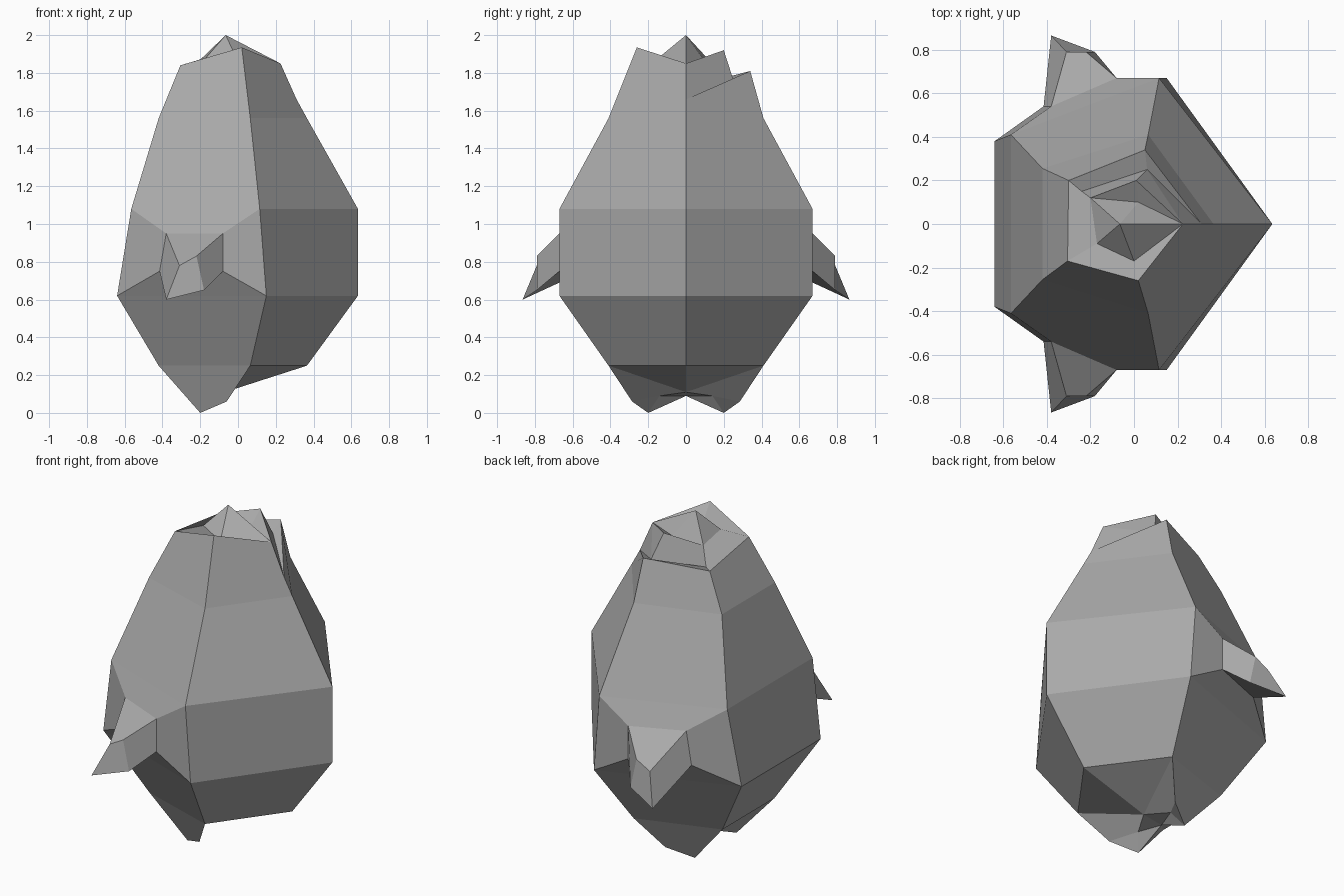
import bpy
import bmesh

old = bpy.data.objects.get("Cube")
if old:
    bpy.data.objects.remove(old, do_unlink=True)

grey = bpy.data.materials.new("stone_grey")
grey.use_nodes = True
colour = (0.4, 0.4, 0.4, 1)
grey.diffuse_color = colour
grey.node_tree.nodes["Principled BSDF"].inputs["Base Color"].default_value = colour


def build(name, points, faces, side=1):
    """Closed flat-faced solid from named corner points; side=-1 mirrors in y."""
    bm = bmesh.new()
    v = {k: bm.verts.new((x, y * side, z)) for k, (x, y, z) in points.items()}
    for face in faces:
        bm.faces.new([v[k] for k in face.split()])
    bmesh.ops.recalc_face_normals(bm, faces=bm.faces)
    mesh = bpy.data.meshes.new(name)
    bm.to_mesh(mesh)
    bm.free()
    mesh.materials.append(grey)
    obj = bpy.data.objects.new(name, mesh)
    bpy.context.collection.objects.link(obj)
    return obj


def ring(tag, z, tip, mid, back):
    """Five-sided section, symmetric in y."""
    (mx, my), (bx, by) = mid, back
    pts = [(tip, 0), (mx, my), (bx, by), (bx, -by), (mx, -my)]
    return {f"{tag}{i}": (x, y, z) for i, (x, y) in enumerate(pts)}


foot_ring = ring("r", 0.25, 0.365, (0.065, 0.41), (-0.42, 0.25))
low_ring = ring("l", 0.62, 0.635, (0.15, 0.67), (-0.64, 0.38))
high_ring = ring("h", 1.08, 0.635, (0.115, 0.67), (-0.565, 0.41))
neck_ring = ring("t", 1.56, 0.365, (0.065, 0.41), (-0.42, 0.255))
belly = {"o": (-0.07, 0, 0.11), "m": (-0.2, 0, 0.09)}

# Raised shoulder patch on each side, where the fins start
patch = {
    "a": (-0.38, 0.54, 0.95), "b": (-0.08, 0.67, 0.95),
    "c": (-0.08, 0.67, 0.75), "d": (-0.415, 0.54, 0.75),
}

# Body: stacked five-sided sections
body_points = {**foot_ring, **low_ring, **high_ring, **neck_ring, **belly}
for k, (x, y, z) in patch.items():
    body_points[k + "L"] = (x, y, z)
    body_points[k + "R"] = (x, -y, z)
body_faces = ["t0 t1 t2 t3 t4", "r0 r1 o", "r0 r4 o", "r2 r3 m",
              "r1 r2 m o", "r4 r3 m o"]
for lower, upper in ("rl", "lh", "ht"):
    for i in range(5):
        j = (i + 1) % 5
        if lower == "l" and i in (1, 3):
            continue
        body_faces.append(f"{lower}{i} {lower}{j} {upper}{j} {upper}{i}")
for s, front, back in (("L", 1, 2), ("R", 4, 3)):
    loop = [(f"h{back}", "a"), (f"h{front}", "b"), (f"l{front}", "c"), (f"l{back}", "d")]
    for n in range(4):
        (p, q), (p2, q2) = loop[n], loop[(n + 1) % 4]
        body_faces.append(f"{p} {p2} {q2}{s} {q}{s}")
    body_faces.append(" ".join(k + s for k in "abcd"))
build("body", body_points, body_faces)

# Fins and feet, one on each side
fin_points = {
    **patch,
    "q": (-0.31, 0.79, 0.78), "p": (-0.22, 0.79, 0.83),
    "s": (-0.18, 0.79, 0.65), "t": (-0.38, 0.865, 0.6),
}
fin_faces = ["a b c d", "q p s t", "a b p q", "b c s p", "c d t s", "d a q t"]
foot_points = {
    "r1": foot_ring["r1"], "r2": foot_ring["r2"], **belly,
    "toe": (-0.2, 0.2, 0), "ball": (-0.06, 0.285, 0.06), "arch": (-0.148, 0.14, 0.09),
}
foot_faces = ["r1 r2 toe ball", "r1 ball arch o", "ball toe arch", "r2 m toe",
              "toe m arch", "arch m o", "r1 o m r2"]
for label, side in (("left", 1), ("right", -1)):
    build("fin_" + label, fin_points, fin_faces, side)
    build("foot_" + label, foot_points, foot_faces, side)

# Crown: a lip that spirals inwards up to a pointed tip
crown_points = {
    **neck_ring,
    "w0": (0.31, 0, 1.66), "w1": (0.05, 0.34, 1.81), "w2": (-0.3, 0.2, 1.77),
    "w3": (-0.305, -0.17, 1.84), "w4": (0.02, -0.26, 1.935), "w5": (0.225, 0, 1.85),
    "w6": (0.01, 0.2, 1.92), "w7": (-0.2, 0.12, 1.87),
    "v1": (0.06, 0.25, 1.765), "v2": (-0.24, 0.15, 1.76),
    "n3": (-0.17, -0.09, 1.88), "n4": (0, -0.17, 1.86), "n5": (0.02, 0.1, 1.86),
    "tip": (-0.065, 0, 2),
}
crown_faces = [
    "t0 t1 t2 t3 t4",
    "t0 t1 w1 w0", "t1 t2 w2 w1", "t2 t3 w3 w2", "t3 t4 w4 w3", "t4 t0 w0 w5 w4",
    "w0 w1 v1", "w0 v1 w5", "w5 v1 w6", "w1 w2 v2 v1", "v1 v2 w7 w6",
    "w2 w3 n3 w7 v2", "w3 w4 n4 n3", "w4 w5 n4",
    "w5 w6 n5", "w6 w7 n5", "w5 n5 tip", "w7 tip n5",
    "w5 n4 tip", "w7 n3 tip", "n3 n4 tip",
]
build("spiral_crown", crown_points, crown_faces)
